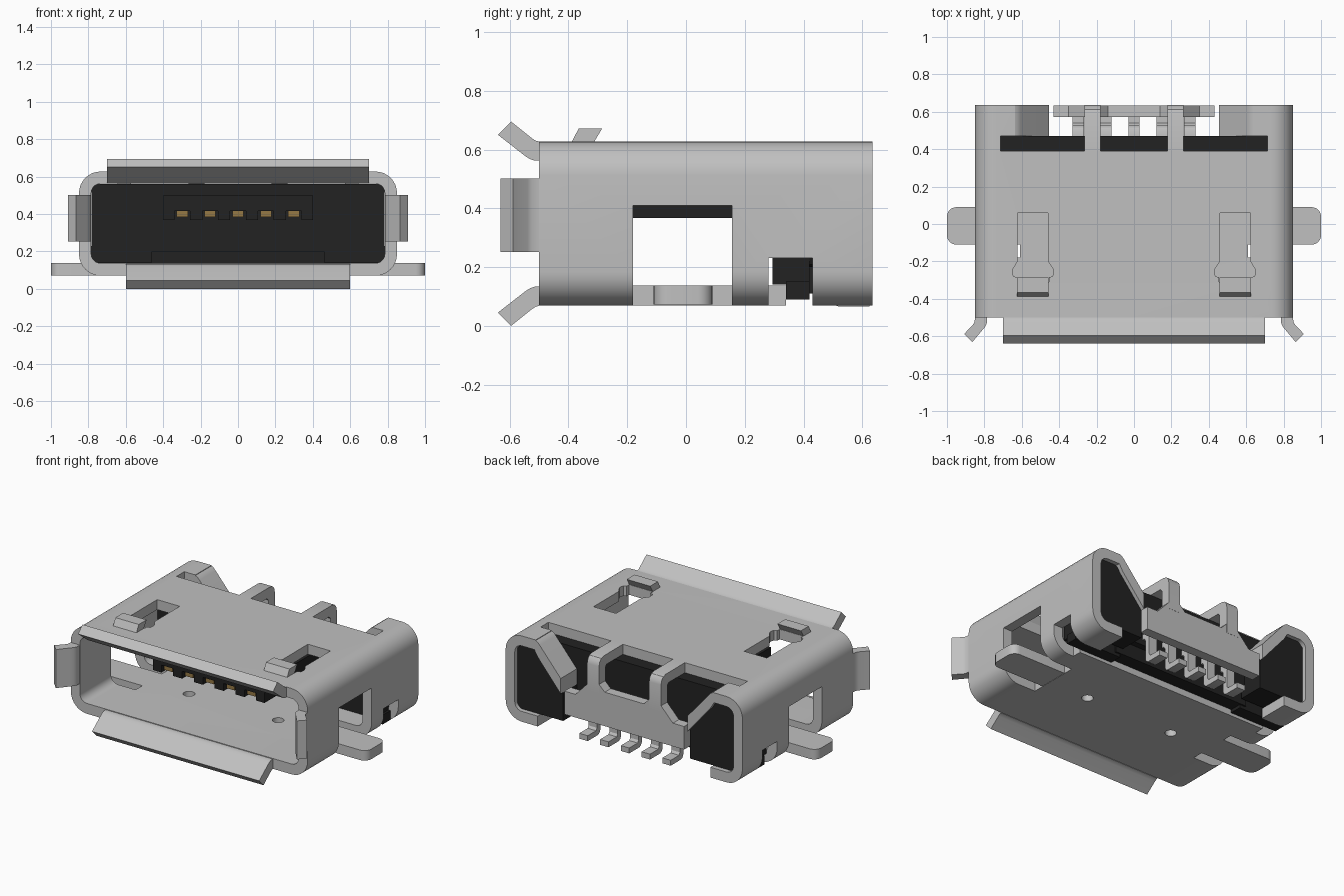
import bpy, bmesh, math
from mathutils import Vector

if "Cube" in bpy.data.objects:
    bpy.data.objects.remove(bpy.data.objects["Cube"])


def material(name, rgb):
    m = bpy.data.materials.new(name)
    m.diffuse_color = (*rgb, 1)
    m.use_nodes = True
    m.node_tree.nodes["Principled BSDF"].inputs["Base Color"].default_value = m.diffuse_color
    return m


STEEL = material("steel grey", (0.53, 0.53, 0.53))
BLACK = material("black plastic", (0.016, 0.016, 0.016))
GOLD = material("contact gold", (0.30, 0.19, 0.06))


def prism(name, pts, axis, a, b, mat=None):
    """Extrude a 2D outline along an axis: x -> (y,z), y -> (x,z), z -> (x,y)."""
    def place(p, t):
        return {'x': (t, p[0], p[1]), 'y': (p[0], t, p[1]), 'z': (p[0], p[1], t)}[axis]
    bm = bmesh.new()
    lo = [bm.verts.new(place(p, a)) for p in pts]
    hi = [bm.verts.new(place(p, b)) for p in pts]
    n = len(pts)
    bm.faces.new(lo)
    bm.faces.new(hi[::-1])
    for i in range(n):
        bm.faces.new((lo[i], lo[(i + 1) % n], hi[(i + 1) % n], hi[i]))
    bmesh.ops.recalc_face_normals(bm, faces=bm.faces)
    me = bpy.data.meshes.new(name)
    bm.to_mesh(me)
    bm.free()
    ob = bpy.data.objects.new(name, me)
    bpy.context.collection.objects.link(ob)
    if mat:
        me.materials.append(mat)
    return ob


def box(name, x0, x1, y0, y1, z0, z1, mat=None):
    return prism(name, [(x0, y0), (x1, y0), (x1, y1), (x0, y1)], 'z', z0, z1, mat)


def rounded(x0, x1, z0, z1, r, n=8):
    pts = []
    for k, (cx, cz) in enumerate([(x1 - r, z1 - r), (x0 + r, z1 - r), (x0 + r, z0 + r), (x1 - r, z0 + r)]):
        for i in range(n + 1):
            t = math.pi / 2 * (k + i / n)
            pts.append((cx + r * math.cos(t), cz + r * math.sin(t)))
    return pts


def flip(pts, s):
    return [(s * p[0], p[1]) for p in pts]


def cut(ob, cutter):
    m = ob.modifiers.new("cut", 'BOOLEAN')
    m.object, m.operation, m.solver = cutter, 'DIFFERENCE', 'EXACT'
    bpy.context.view_layer.objects.active = ob
    bpy.ops.object.modifier_apply(modifier=m.name)
    bpy.data.objects.remove(cutter)


def smooth(ob):
    bpy.ops.object.select_all(action='DESELECT')
    ob.select_set(True)
    bpy.context.view_layer.objects.active = ob
    bpy.ops.object.shade_smooth_by_angle(angle=math.radians(30))


# Shell: rounded sheet metal tube with its openings cut away
shell = prism("shell", rounded(-.85, .85, .07, .627, .115), 'y', -.5, .635, STEEL)
cut(shell, prism("c", rounded(-.785, .785, .137, .562, .05), 'y', -.7, .8))
cut(shell, box("c", -.455, .455, .39, .8, .4, .8))         # rear centre of the roof
cut(shell, box("c", -.635, .635, .47, .8, .4, .8))         # rear roof beside the bent flaps
cut(shell, box("c", -.715, .715, .39, .47, .5, .8))        # cross slot
cut(shell, box("c", -.62, .62, .34, .8, 0, .3))            # rear floor
HOLE = [(.46, .06), (.622, .06), (.622, -.2), (.65, -.245), (.645, -.28), (.625, -.285),
        (.625, -.31), (.455, -.31), (.455, -.285), (.435, -.28), (.43, -.245), (.46, -.2)]
for s in (-1, 1):
    def side(x0, x1, *r):
        return box("c", min(s * x0, s * x1), max(s * x0, s * x1), *r)
    cut(shell, side(.61, 1, -.18, .157, 0, .41))           # side window and floor slots
    cut(shell, side(.70, 1, .28, .43, 0, .23))             # rear notch
    cut(shell, side(.5, .75, .34, .43, 0, .23))
    cut(shell, prism("c", flip(HOLE, s), 'z', .5, .8))     # spring hole
    cut(shell, prism("c", [(s * .32 + .035 * math.cos(t * math.pi / 8), -.045 + .035 * math.sin(t * math.pi / 8))
                           for t in range(16)], 'z', 0, .2))
smooth(shell)

# Flared lips around the mouth
LIP = [(-.5, .562), (-.515, .562), (-.53, .567), (-.545, .576), (-.64, .65), (-.595, .695),
       (-.525, .639), (-.512, .63), (-.5, .627)]
smooth(prism("top_lip", LIP, 'x', -.70, .70, STEEL))
smooth(prism("bottom_lip", [(y, .695 - z) for y, z in LIP], 'x', -.60, .60, STEEL))
SIDE_LIP = [(.787, -.5), (.787, -.53), (.795, -.548), (.81, -.566), (.865, -.632), (.908, -.588),
            (.863, -.54), (.853, -.525), (.85, -.5)]

# Back lobe outline and bent corner flap outline (x, z)
LOBE = [(.455, .14), (.76, .14), (.782, .165), (.782, .53), (.75, .56), (.655, .56), (.62, .54), (.455, .335)]
FLAP = [(.645, .627), (.622, .618), (.605, .6), (.455, .425), (.455, .325), (.62, .52), (.645, .562)]

for s, tag in ((-1, "left"), (1, "right")):
    def mirrored(name, pts, axis, a, b, mat):
        ob = prism(f"{tag}_{name}", flip(pts, s), axis, a, b, mat)
        smooth(ob)
        return ob
    mirrored("side_lip", SIDE_LIP, 'z', .252, .502, STEEL)
    # Mounting wing with rounded tip
    tip = [(.60, -.11)] + [(.95 + .05 * math.sin(t), -.06 - .05 * math.cos(t)) for t in
                           [i * math.pi / 12 for i in range(7)]]
    tip += [(x, -.02 - y) for x, y in tip[::-1]]
    mirrored("mounting_wing", tip, 'z', .072, .137, STEEL)
    mirrored("corner_flap", FLAP, 'y', .47, .635, STEEL)
    mirrored("back_lobe", LOBE, 'y', .44, .61, BLACK)
    mirrored("locating_post", [(.46, .295), (.785, .295), (.785, .42), (.46, .42)], 'z', .14, .23, BLACK)
    mirrored("post_foot", [(.46, .34), (.80, .34), (.80, .42), (.46, .42)], 'z', .09, .15, BLACK)
    # Spring tab standing in front of its roof hole
    xs = sorted((s * .457, s * .625))
    prism(f"{tag}_spring_tab", [(-.425, .565), (-.388, .627), (-.365, .672), (-.285, .672),
                                (-.312, .627), (-.345, .565)], 'x', *xs, STEEL)
    # Strap bending over the back
    xs = sorted((s * .18, s * .265))
    smooth(prism(f"{tag}_rear_strap", [(.385, .562), (.555, .562), (.57, .547), (.57, .40), (.635, .40),
                                       (.635, .575), (.628, .602), (.612, .62), (.585, .627), (.385, .627)],
                 'x', *xs, STEEL))

# Rear plate hanging from the straps
half = [(.43, .2), (.43, .35), (.35, .35), (.265, .44), (.265, .48), (.18, .48), (.18, .46), (.14, .42)]
prism("rear_plate", half + [(-x, z) for x, z in half[::-1]], 'y', .571, .634, STEEL)

# Insulator body and tongue
prism("insulator", rounded(-.784, .784, .20, .561, .03, 2), 'y', .295, .47, BLACK)
box("insulator_base", -.5, .5, .342, .43, .11, .22, BLACK)
box("tongue", -.4, .4, -.3, .30, .415, .5, BLACK)

# Contacts, the ribs between them, and the solder pins
PITCH = .149
for i in range(6):
    x = (i - 2.5) * PITCH
    w = .033
    box(f"tongue_rib_{i}", max(x - w, -.4), min(x + w, .4), -.3, .30, .367, .416, BLACK)
for i in range(5):
    x = (i - 2) * PITCH
    box(f"contact_{i}", x - .03, x + .03, -.29, .30, .385, .418, GOLD)
    smooth(prism(f"solder_pin_{i}", [(.46, .27), (.495, .27), (.515, .262), (.53, .24), (.53, .115),
                                     (.54, .1), (.625, .1), (.625, .065), (.52, .065), (.505, .072),
                                     (.495, .09), (.495, .22), (.485, .235), (.46, .235)],
                 'x', x - .03, x + .03, STEEL))
